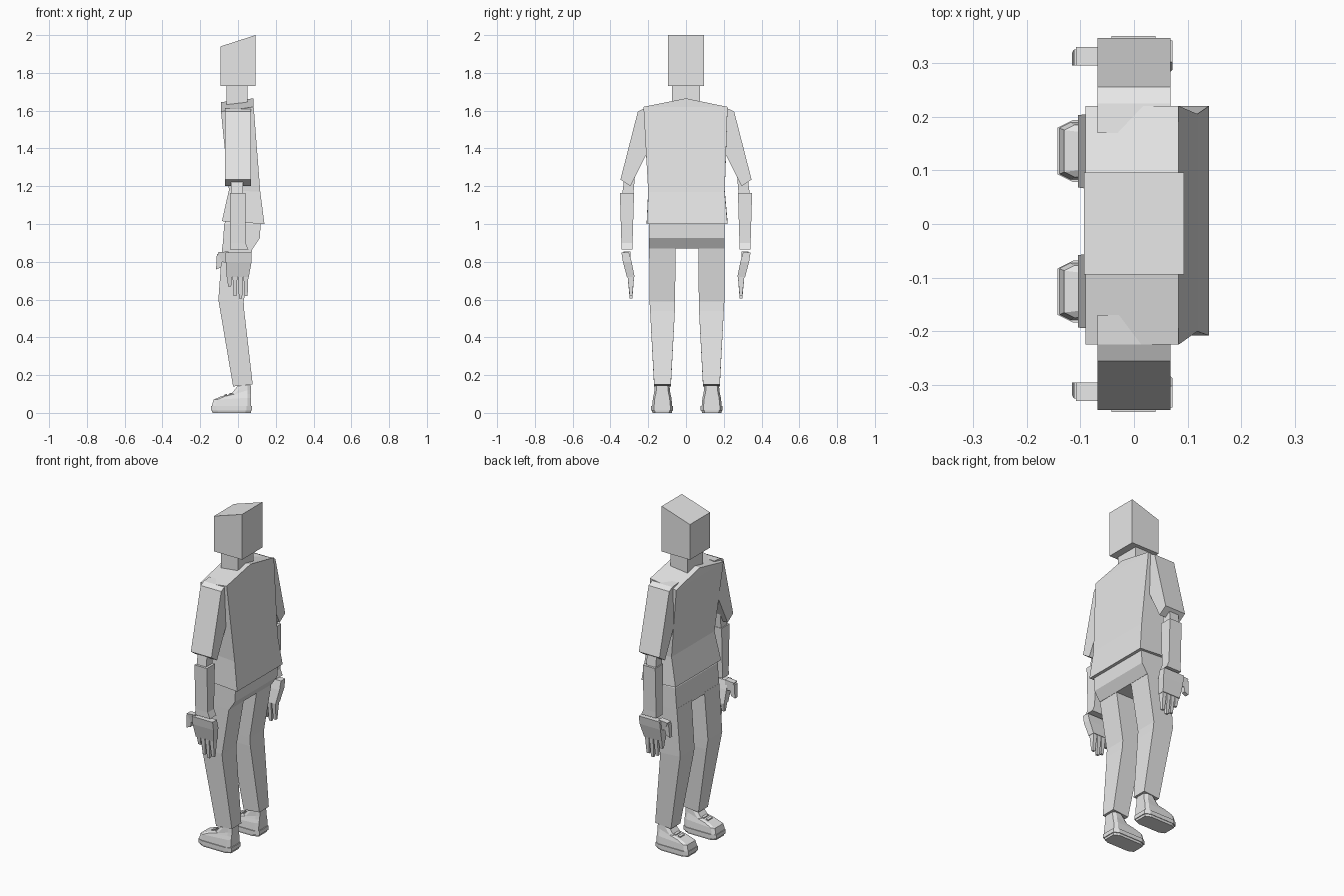
import bpy
import bmesh

# All part dimensions are written in centimetres and scaled on creation.
CM = 0.01
LEG_SHIFT = 0.5

default_cube = bpy.data.objects.get("Cube")
if default_cube:
    bpy.data.objects.remove(default_cube, do_unlink=True)

GREY = (0.8, 0.8, 0.8, 1.0)
plain_grey = bpy.data.materials.new("plain_grey")
plain_grey.use_nodes = True
plain_grey.diffuse_color = GREY
for node in plain_grey.node_tree.nodes:
    if node.type == "BSDF_PRINCIPLED":
        node.inputs["Base Color"].default_value = GREY


def loft(name, rings, side=1, shift=0):
    """Skin a closed solid over matching rings; side flips it across y."""
    mesh_builder = bmesh.new()
    loops = []
    for ring in rings:
        loop = []
        for x, y, z in ring:
            position = (x * CM, (y * side + shift) * CM, z * CM)
            loop.append(mesh_builder.verts.new(position))
        loops.append(loop)
    count = len(loops[0])
    for lower, upper in zip(loops, loops[1:]):
        for index in range(count):
            following = (index + 1) % count
            mesh_builder.faces.new((lower[index], lower[following],
                                    upper[following], upper[index]))
    mesh_builder.faces.new(loops[0])
    mesh_builder.faces.new(loops[-1])
    bmesh.ops.remove_doubles(mesh_builder, verts=mesh_builder.verts[:], dist=CM * CM)
    bmesh.ops.recalc_face_normals(mesh_builder, faces=mesh_builder.faces[:])
    mesh = bpy.data.meshes.new(name)
    mesh_builder.to_mesh(mesh)
    mesh_builder.free()
    mesh.materials.append(plain_grey)
    part = bpy.data.objects.new(name, mesh)
    bpy.context.collection.objects.link(part)
    return part


def stack(name, sections, side=1, shift=0, chamfer=0):
    """Loft rectangles (front x, back x, y, y, front z, back z), corners cut if asked."""
    rings = []
    for front, back, inner, outer, front_z, back_z in sections:
        if chamfer:
            cut_x, cut_y = chamfer, chamfer / 2
            rings.append([
                (front, inner + cut_y, front_z), (front + cut_x, inner, front_z),
                (back - cut_x, inner, back_z), (back, inner + cut_y, back_z),
                (back, outer - cut_y, back_z), (back - cut_x, outer, back_z),
                (front + cut_x, outer, front_z), (front, outer - cut_y, front_z)])
        else:
            rings.append([(front, inner, front_z), (back, inner, back_z),
                          (back, outer, back_z), (front, outer, front_z)])
    return loft(name, rings, side, shift)


def prism(name, outline, front, back, side=1):
    """Extrude a (y, z) outline from front to back."""
    rings = [[(x, y, z) for y, z in outline] for x in (front, back)]
    return loft(name, rings, side)


# Head with a sloping crown, and neck
stack("head", [(-9.3, 9.3, -9.4, 9.6, 173, 173), (-9.3, 9.3, -9.4, 9.6, 194, 200)])
stack("neck", [(-6, 5, -7.3, 7.3, 160, 160), (-6, 5, -7.3, 7.3, 174, 174)])

# Shirt body: flared hem, waist, shoulders and ridge at the neck
stack("shirt_body", [
    (-8.5, 14, -20.8, 22, 101.5, 100),
    (-4.8, 11.8, -20, 20.5, 118, 117),
    (-9, 8.3, -22.5, 22, 159.5, 162),
    (-9, 8.3, 0, 0, 164.5, 166.5)])

# Trouser seat
stack("trouser_seat", [
    (-8.3, 7.8, -20, 20, 87, 87),
    (-7.8, 11.5, -20, 20, 92.5, 92.5),
    (-7.3, 12, -20, 20, 100, 100),
    (-5.5, 11.5, -19, 19, 104, 104)], shift=LEG_SHIFT)

for side, label in ((1, "back_side"), (-1, "front_side")):
    # Sleeve with a slanted opening
    prism("sleeve_" + label,
          [(17, 161.5), (22.5, 161), (25.5, 159.5), (34.7, 123.5), (29.5, 120), (20, 139)],
          -6.8, 6.8, side)

    # Bare arm inside the sleeve, and the forearm
    stack("upper_arm_" + label, [
        (-3.6, 2.6, 28, 34, 114, 114),
        (-3.6, 2.6, 27, 32.5, 126, 126)], side)
    stack("forearm_" + label, [
        (-4.3, 5.5, 28.3, 34.2, 86.5, 86.5),
        (-4.2, 4, 28.3, 34.2, 90, 90),
        (-4.2, 4, 27.5, 35, 116.5, 116.5)], side)

    # Palm, thumb and four fingers
    stack("palm_" + label, [
        (-6, 5.7, 27.2, 31.3, 72, 72),
        (-6.5, 7.2, 28.8, 33.4, 80, 80),
        (-6.5, 7.2, 30.2, 34.2, 85, 85)], side)
    stack("thumb_base_" + label, [
        (-8.5, -5, 29.5, 32, 80, 79),
        (-10.8, -5, 29.5, 33, 85, 85.5)], side)
    stack("thumb_tip_" + label, [
        (-11.6, -9, 29.5, 31.8, 76, 77),
        (-11.2, -7.5, 29.5, 32.5, 84, 84)], side)
    for finger, tip in enumerate((67, 62, 60.5, 62)):
        start = -5.8 + finger * 2.9
        stack("finger_" + str(finger) + "_" + label, [
            (start + 0.5, start + 2.2, 28.4, 29.8, tip, tip),
            (start, start + 2.6, 27.4, 31, 73, 73)], side)

    # Trouser leg bent at the knee
    stack("trouser_leg_" + label, [
        (-2.6, 7.8, 8.5, 17.4, 14, 15),
        (-9.4, 3.3, 6.4, 19.5, 54, 54),
        (-10.4, 3, 6.3, 19.8, 60, 59),
        (-8.3, 7.8, 6, 20, 88, 88)], side, LEG_SHIFT)

    # Shoe: tread, sole, upper and laces
    stack("shoe_tread_" + label, [
        (-13.5, 6.8, 8, 18.2, 0, 0),
        (-13.8, 7, 7.7, 18.6, 1.2, 1.2)], side, LEG_SHIFT, chamfer=3)
    stack("shoe_sole_" + label, [
        (-14.3, 7.5, 7.3, 18.9, 1.2, 1.2),
        (-14.3, 7.5, 7.3, 18.9, 3.6, 3.6)], side, LEG_SHIFT, chamfer=3)
    stack("shoe_upper_" + label, [
        (-13.9, 7, 7.8, 18.4, 3.5, 3.5),
        (-13, 7, 8.2, 18, 7, 8),
        (-8.8, 7, 8.7, 17.5, 8.8, 10),
        (-3.6, 7, 9, 17.2, 10, 12),
        (0, 7, 9.2, 17, 14.5, 14.5)], side, LEG_SHIFT, chamfer=2)
    for lace in range(2):
        start = -7.2 + lace * 2.8
        height = 8.8 + lace * 0.6
        stack("lace_" + str(lace) + "_" + label, [
            (start, start + 1.5, 11, 15.2, height, height),
            (start, start + 1.5, 11, 15.2, height + 1, height + 1.3)], side, LEG_SHIFT)
